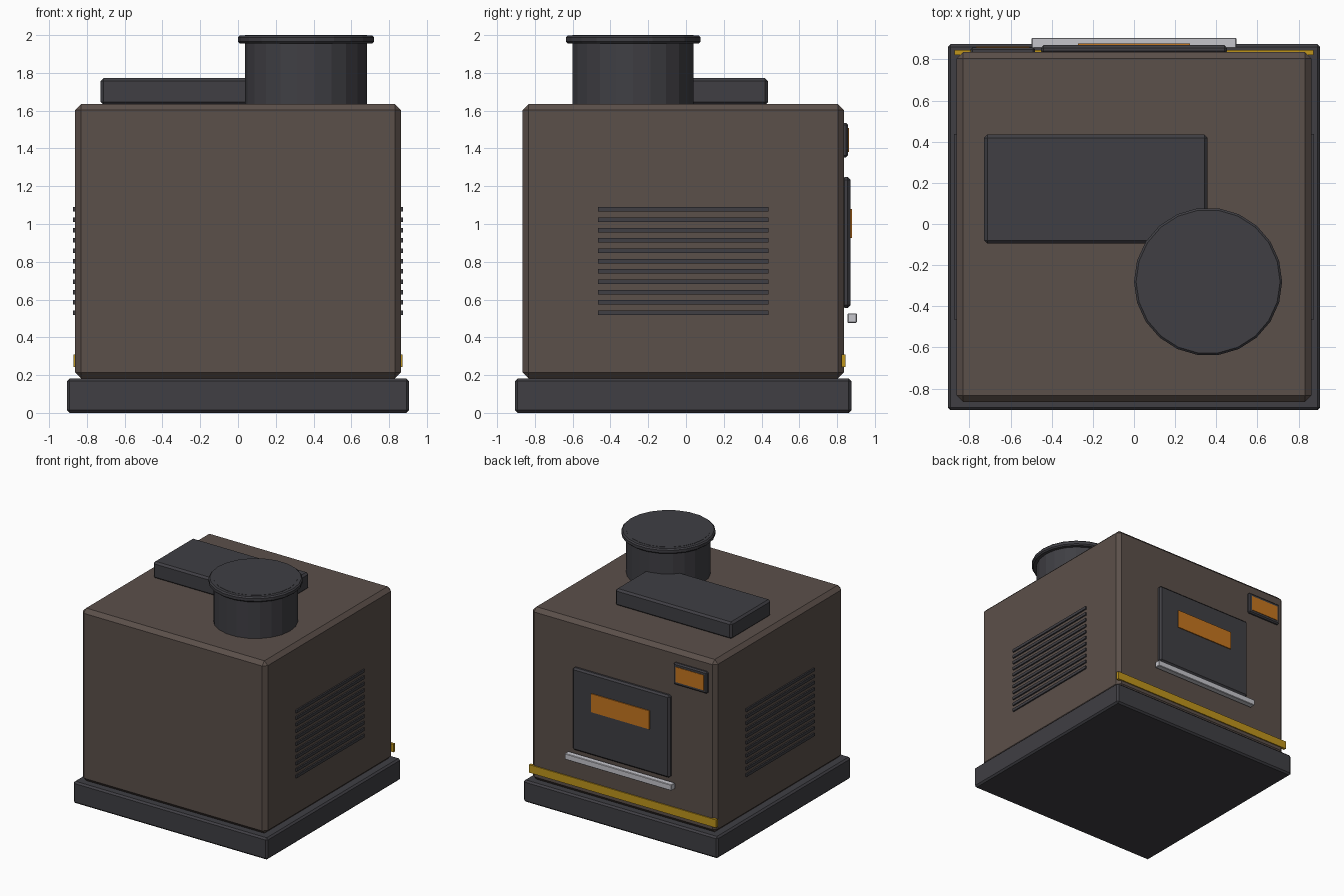
import bpy
import math

cube = bpy.data.objects.get("Cube")
if cube:
    bpy.data.objects.remove(cube, do_unlink=True)


def material(name, rgb):
    mat = bpy.data.materials.new(name)
    mat.use_nodes = True
    mat.diffuse_color = (*rgb, 1)
    mat.node_tree.nodes["Principled BSDF"].inputs["Base Color"].default_value = (*rgb, 1)
    return mat


brown = material("brown casing", (0.105, 0.079, 0.068))
charcoal = material("charcoal metal", (0.050, 0.049, 0.057))
gold = material("gold trim", (0.52, 0.30, 0.012))
orange = material("orange glow", (0.56, 0.18, 0.014))
silver = material("silver handle", (0.56, 0.56, 0.60))


def finish(obj, name, mat, bevel):
    obj.name = name
    obj.data.materials.append(mat)
    if bevel:
        mod = obj.modifiers.new("Chamfer", "BEVEL")
        mod.width = bevel
        mod.segments = 1
    return obj


def box(name, x, y, z, mat, bevel=0):
    """Box given by its (low, high) extent on each axis."""
    spans = (x, y, z)
    bpy.ops.mesh.primitive_cube_add(size=1, location=[sum(s) / 2 for s in spans])
    obj = bpy.context.object
    for v in obj.data.vertices:
        v.co = [c * (s[1] - s[0]) for c, s in zip(v.co, spans)]
    return finish(obj, name, mat, bevel)


def drum(name, radius, z, mat, bevel=0):
    """Vertical faceted cylinder on the chimney axis."""
    bpy.ops.mesh.primitive_cylinder_add(
        vertices=22, radius=radius, depth=z[1] - z[0],
        location=(0.36, -0.28, sum(z) / 2), rotation=(0, 0, math.pi / 2))
    return finish(bpy.context.object, name, mat, bevel)


# Plinth, casing and top cover
box("base", (-0.905, 0.905), (-0.905, 0.875), (0, 0.183), charcoal, 0.014)
box("casing", (-0.862, 0.862), (-0.866, 0.836), (0.183, 1.635), brown, 0.032)
box("top_cover", (-0.728, 0.358), (-0.095, 0.435), (1.63, 1.772), charcoal, 0.016)

# Chimney with its rim
drum("chimney", 0.323, (1.63, 2.0), charcoal)
drum("chimney_rim", 0.36, (1.955, 1.998), charcoal, 0.01)

# Cooling slats on both sides
for side, sign in (("left", 1), ("right", -1)):
    for i in range(11):
        z = 0.53 + i * 0.0547
        box(f"{side}_slat_{i + 1}", sorted((sign * 0.85, sign * 0.874)),
            (-0.465, 0.437), (z - 0.012, z + 0.012), charcoal)

# Rear door, glowing window, handle and trim strip
box("door", (-0.453, 0.453), (0.826, 0.87), (0.556, 1.248), charcoal, 0.014)
box("door_window", (-0.272, 0.272), (0.869, 0.878), (0.925, 1.08), orange)
box("door_handle", (-0.497, 0.497), (0.855, 0.905), (0.477, 0.527), silver, 0.004)
box("trim_strip", (-0.872, 0.872), (0.822, 0.845), (0.243, 0.31), gold)

# Small rear display
box("display_frame", (-0.795, -0.48), (0.826, 0.858), (1.353, 1.535), charcoal, 0.01)
box("display_screen", (-0.768, -0.507), (0.856, 0.862), (1.38, 1.507), orange)
